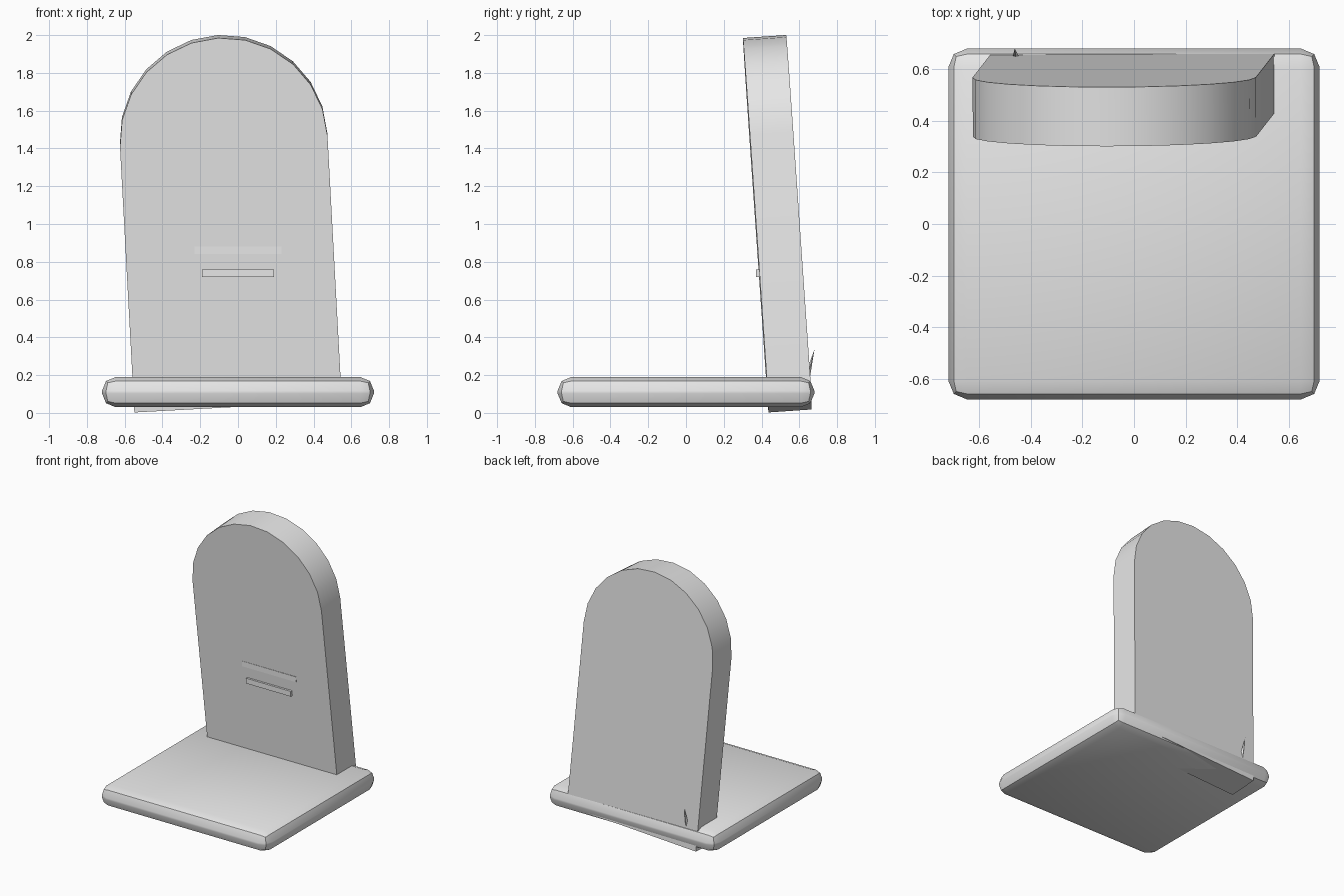
import bpy, bmesh, math
from mathutils import Vector

if "Cube" in bpy.data.objects:
    bpy.data.objects.remove(bpy.data.objects["Cube"])

grey = bpy.data.materials.new("stone grey")
grey.diffuse_color = (0.8, 0.8, 0.8, 1)
grey.use_nodes = True
grey.node_tree.nodes["Principled BSDF"].inputs["Base Color"].default_value = grey.diffuse_color


def finish(obj, name, smooth=True):
    obj.name = name
    obj.data.name = name
    obj.data.materials.append(grey)
    if smooth:
        bpy.ops.object.select_all(action='DESELECT')
        obj.select_set(True)
        bpy.context.view_layer.objects.active = obj
        bpy.ops.object.shade_smooth_by_angle(angle=math.radians(30))
    return obj


def box(name, size, loc, smooth=False):
    bpy.ops.mesh.primitive_cube_add(size=1, location=loc)
    obj = bpy.context.object
    for v in obj.data.vertices:
        v.co = Vector(a * b for a, b in zip(v.co, size))
    return finish(obj, name, smooth)


# Rounded base slab
base = box("base_slab", (1.44, 1.36, 0.16), (0, 0, 0.11))
bevel = base.modifiers.new("rounded_edges", 'BEVEL')
bevel.width = 0.073
bevel.segments = 2
bpy.context.view_layer.objects.active = base
bpy.ops.object.modifier_apply(modifier=bevel.name)
bpy.ops.object.shade_smooth_by_angle(angle=math.radians(30))

# Upright headstone: arched profile extruded in depth, leaning forward and sideways
RADIUS, SPRING, DEPTH, STEPS = 0.55, 1.41, 0.23, 12
profile = [(-RADIUS, 0), (RADIUS, 0)]
for i in range(STEPS + 1):
    a = math.pi * i / STEPS
    profile.append((RADIUS * math.cos(a), SPRING + RADIUS * math.sin(a)))
bm = bmesh.new()
front = bm.faces.new([bm.verts.new((x, -DEPTH / 2, z)) for x, z in profile])
ext = bmesh.ops.extrude_face_region(bm, geom=[front])
bmesh.ops.translate(bm, vec=(0, DEPTH, 0),
                    verts=[g for g in ext["geom"] if isinstance(g, bmesh.types.BMVert)])
bmesh.ops.recalc_face_normals(bm, faces=bm.faces)
mesh = bpy.data.meshes.new("headstone")
bm.to_mesh(mesh)
bm.free()
stone = bpy.data.objects.new("headstone", mesh)
bpy.context.collection.objects.link(stone)
stone.location = (0, 0.551, 0.04)
stone.rotation_euler = (0.069, -0.054, 0)
finish(stone, "headstone")

# Two raised bars on the front face
box("upper_bar", (0.46, 0.03, 0.04), (0, 0.39, 0.86))
box("lower_bar", (0.38, 0.03, 0.04), (0, 0.385, 0.74))

# Thin spike poking out behind the headstone
foot, tip = Vector((-0.455, 0.617, 0.10)), Vector((-0.462, 0.68, 0.335))
axis = tip - foot
bpy.ops.mesh.primitive_cone_add(vertices=4, radius1=0.025, radius2=0, depth=axis.length,
                                location=(foot + tip) / 2)
spike = bpy.context.object
spike.rotation_euler = axis.to_track_quat('Z', 'Y').to_euler()
finish(spike, "back_spike", smooth=False)
